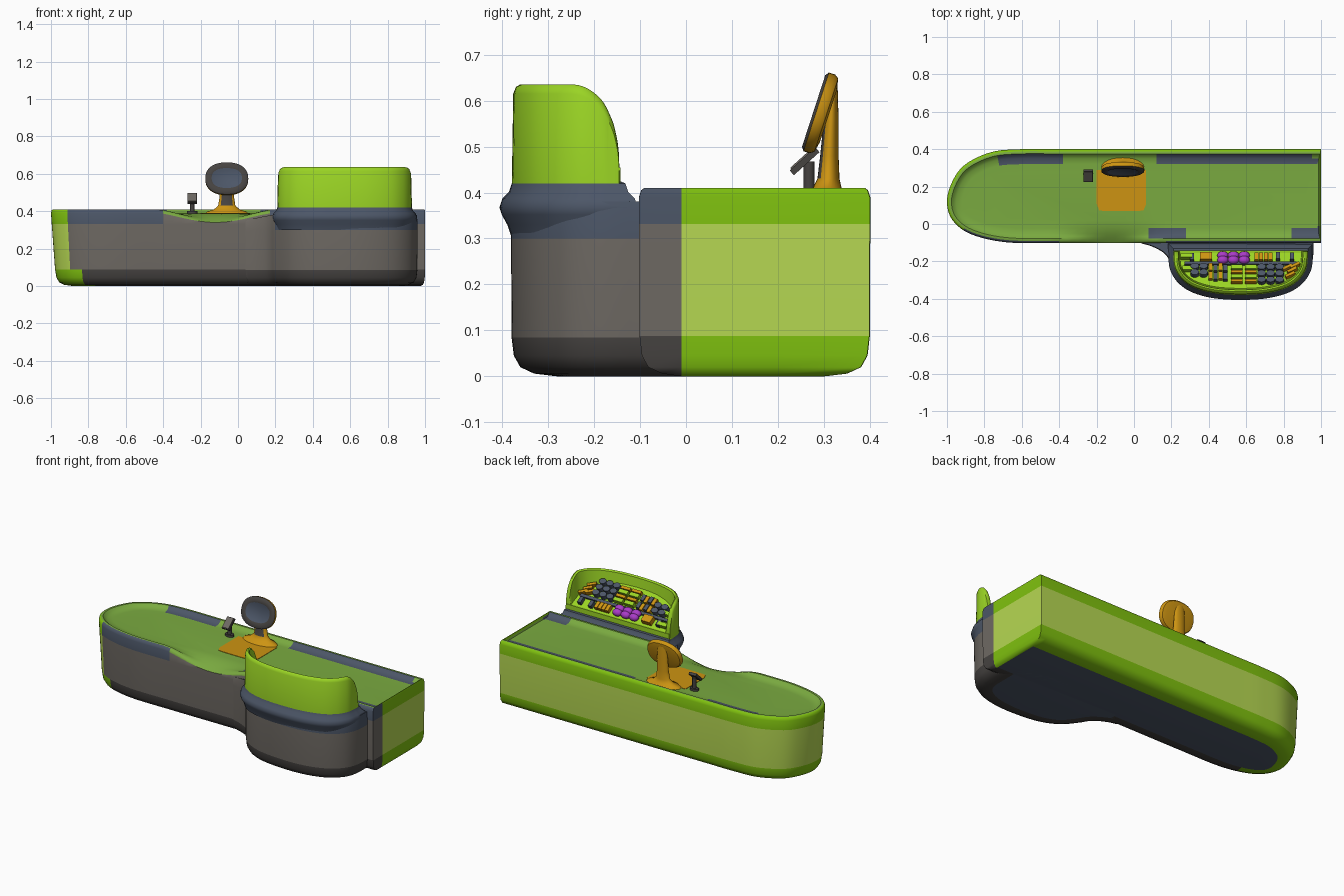
import bpy, bmesh, math
from mathutils import Vector, Matrix

if "Cube" in bpy.data.objects:
    bpy.data.objects.remove(bpy.data.objects["Cube"])


def lin(c):
    c /= 255
    return c / 12.92 if c < 0.04045 else ((c + 0.055) / 1.055) ** 2.4


COLOURS = {"band_green": (182, 216, 82), "edge_green": (128, 194, 15), "lime": (154, 212, 36),
           "top_green": (122, 170, 64), "warm_grey": (110, 105, 99), "dark_grey": (70, 67, 65),
           "slate": (76, 86, 103), "orange": (205, 148, 18), "purple": (170, 60, 200)}
MATS, IDX = [], {}
for i, (n, c) in enumerate(COLOURS.items()):
    m = bpy.data.materials.new(n)
    m.diffuse_color = (*[lin(v) for v in c], 1)
    m.use_nodes = True
    m.node_tree.nodes["Principled BSDF"].inputs["Base Color"].default_value = m.diffuse_color
    MATS.append(m)
    IDX[n] = i


def finish(name, bm, angle=40):
    me = bpy.data.meshes.new(name)
    bm.to_mesh(me)
    bm.free()
    for m in MATS:
        me.materials.append(m)
    ob = bpy.data.objects.new(name, me)
    bpy.context.collection.objects.link(ob)
    bpy.ops.object.select_all(action='DESELECT')
    ob.select_set(True)
    bpy.context.view_layer.objects.active = ob
    bpy.ops.object.shade_smooth_by_angle(angle=math.radians(angle))
    return ob


def curve(pts, n=6):
    """Smooth open path through the given points."""
    P = [Vector(p) for p in [pts[0]] + pts + [pts[-1]]]
    out = []
    for a, b, c, d in zip(P, P[1:], P[2:], P[3:]):
        for i in range(n):
            t = i / n
            out.append(0.5 * (2 * b + (c - a) * t + (2 * a - 5 * b + 4 * c - d) * t * t
                              + (3 * b - a - 3 * c + d) * t ** 3))
    return out + [P[-1]]


def inset_path(path, d, closed):
    out, n = [], len(path)
    for i, p in enumerate(path):
        a = path[i - 1] if closed or i else None
        b = path[(i + 1) % n] if closed or i < n - 1 else None
        t1 = (p - a).normalized() if a else (b - p).normalized()
        t2 = (b - p).normalized() if b else t1
        t = (t1 + t2).normalized()
        out.append(p - Vector((t.y, -t.x)) * d / max(0.5, t.dot(t1)))
    return out


def loft(name, path, levels, colour, closed=True, zfun=None, xyfun=None, bottom=True, matrix=None):
    """Stack inset copies of an outline; colour is a name or a rule(k, centre, normal)."""
    bm = bmesh.new()
    rings = []
    for k, (d, z) in enumerate(levels):
        ring = []
        for o, p in zip(path, inset_path(path, d, closed)):
            x, y = xyfun(o, p, d, z) if xyfun else p
            ring.append(bm.verts.new((x, y, zfun(k, o, d, z) if zfun else z)))
        rings.append(ring)
    made, n = [], len(path)
    for k, (r, s) in enumerate(zip(rings, rings[1:])):
        for i in range(n if closed else n - 1):
            j = (i + 1) % n
            made.append((k, bm.faces.new((r[i], r[j], s[j], s[i]))))
    made.append((99, bm.faces.new(rings[-1])))
    if bottom:
        made.append((-1, bm.faces.new(rings[0][::-1])))
    for k, f in made:
        f.normal_update()
        c = colour if isinstance(colour, str) else colour(k, f.calc_center_median(), f.normal)
        f.material_index = IDX[c]
    if matrix:
        bm.transform(matrix)
    return finish(name, bm)


# Counter body: long rounded slab with raised rim and a dip in the front edge
def bump(x):
    return math.sin(math.pi * (x + 0.43) / 0.62) ** 1.4 if -0.43 < x < 0.19 else 0


body_path = curve([(1, .4), (.56, .4), (.12, .4), (-.38, .4), (-.6, .4), (-.76, .385), (-.9, .32),
                   (-.97, .23), (-1, .12), (-.97, .02), (-.87, -.055), (-.68, -.098), (-.4, -.102),
                   (-.1, -.102), (.17, -.102), (.5, -.102), (.75, -.102), (1, -.102)])
body_path += [Vector((1, -.01)), Vector((1, .2))]
body_levels = [(.10, 0), (.05, .006), (.02, .02), (.006, .045), (.001, .088), (0, .332), (0, .39), (.005, .405),
               (.012, .41), (.025, .41), (.035, .40), (.05, .39), (.08, .389), (.12, .388)]


def body_z(k, o, d, z):
    b = bump(o.x) if o.y < 0 and z > .335 else 0
    return z * (1 - b) + b * (.34 + .048 * math.sin(math.pi / 2 * d / .12))


def body_xy(o, p, d, z):
    """Small bevel on the flat end, slight taper on the rounded end."""
    if o.x > .999:
        return 1 - .25 * d, p.y
    return p.x + max(0, -.7 - p.x) * .09 * (1 - z / .39), p.y


def body_colour(k, c, n):
    if k == -1:
        return "slate"
    if k == 99:
        return "top_green"
    dip = bump(c.x) > .12
    if k >= 8:
        if c.x > .99:
            return "edge_green"
        patch = (c.y > .25 and (.12 < c.x < .97 or -.72 < c.x < -.38)) or \
                (c.y < .05 and (.08 < c.x < .26 or c.x > .86))
        return "slate" if patch and 9 <= k < 12 else "top_green"
    if c.y < -.01 and c.x > (-.83 if k < 4 else -.905):
        if k < 4:
            return "dark_grey"
        if k == 4 or (dip and k == 5):
            return "warm_grey"
        return "top_green" if dip else "slate"
    return "band_green" if k == 4 else "edge_green"


loft("counter_body", body_path, body_levels, body_colour, zfun=body_z, xyfun=body_xy)

# Bulging cabinet at the front, flaring into the body
cab_path = [Vector((.96, .2)), Vector((.04, .2))] + curve(
    [(.04, -.104), (.1, -.122), (.165, -.16), (.205, -.22), (.28, -.305), (.4, -.36), (.57, -.38),
     (.72, -.372), (.84, -.335), (.92, -.27), (.955, -.19), (.96, -.1)])
loft("front_cabinet", cab_path,
     [(.10, 0), (.05, .006), (.02, .02), (.006, .045), (.001, .085), (0, .30), (0, .34), (.004, .38)],
     lambda k, c, n: "slate" if k == -1 or k == 99 or (k > 4 and c.x > .2) else "dark_grey" if k < 4 else "warm_grey",
     zfun=lambda k, o, d, z: z - (.05 * bump(o.x) if k == 7 else 0))

# Slate collar between cabinet and display tray
tray_path = curve([(.21, -.145), (.21, -.15), (.21, -.16), (.211, -.185), (.22, -.24), (.255, -.295), (.32, -.34),
                   (.43, -.37), (.57, -.379), (.71, -.37), (.82, -.34), (.885, -.295), (.92, -.24),
                   (.929, -.185), (.93, -.16), (.93, -.15), (.93, -.145)])
collar_path = [Vector((.93, -.132)), Vector((.21, -.132))] + tray_path[12:-12]
loft("collar", collar_path, [(0, .30), (-.01, .33), (-.022, .352), (-.027, .368), (-.02, .388),
                             (-.006, .402), (0, .42), (.01, .424)], "slate")


# Display tray: curved hood with a sloping panel inside
def hood_top(y):
    t = min(1, max(0, (y + .26) / .115))
    return .635 - .185 * (1 - (1 - t ** 2.3) ** (1 / 2.3))


def panel(y):
    return .445 + (-.14 - y) * .62


def tray_z(k, o, d, z):
    if k == 0:
        return .42
    if k == 5:
        return panel(min(-.14, o.y + .035 * max(0, (-o.y - .145) / .235)))
    return hood_top(o.y) - z


loft("display_tray", tray_path, [(0, 0), (.003, .02), (.009, .005), (.018, 0), (.027, .008), (.035, 0)],
     "lime", closed=False, zfun=tray_z, bottom=False)


# Boxes, cans and balls, optionally laid on the sloping panel
TILT = Matrix.Rotation(-math.atan(.62), 4, 'X')


def items(name, kind, colour, spots, size, rot=TILT):
    bm = bmesh.new()
    for s in spots:
        x, y = s[:2]
        z = s[2] if len(s) > 2 else panel(y) + size[2] * .4
        M = Matrix.Translation((x, y, z)) @ rot @ Matrix.Diagonal((*size, 1))
        if kind == "box":
            bmesh.ops.create_cube(bm, size=1, matrix=M)
        elif kind == "can":
            bmesh.ops.create_cone(bm, cap_ends=True, segments=12, radius1=.5, radius2=.5, depth=1, matrix=M)
        else:
            bmesh.ops.create_uvsphere(bm, u_segments=12, v_segments=8, radius=.5, matrix=M)
    for f in bm.faces:
        f.material_index = IDX[colour]
    return finish(name, bm)


def grid(xs, ys):
    return [(x, y) for x in xs for y in ys]


FLAT = Matrix.Identity(4)
items("tray_lip", "box", "lime", [(.57, -.148, .436)], (.71, .012, .036), FLAT)
items("shelf_strip", "box", "slate", [(.57, -.211)], (.6, .018, .014))
items("fruit", "ball", "purple", grid((.475, .532, .589), (-.168, -.192)), (.062, .046, .044))
items("orange_carton", "box", "orange", [(.385, -.178)], (.062, .046, .036))
items("orange_bars", "box", "orange", grid((.655, .68, .705, .73), (-.178,)) + grid((.41, .462), (-.235, -.28)),
      (.021, .044, .028))
items("slate_bars", "box", "slate", grid((.436, .488), (-.24, -.285)) + [(.77, -.175), (.845, -.178), (.31, -.18)],
      (.022, .04, .028))
items("cans", "can", "slate", grid((.682, .73, .778), (-.236, -.27, -.304)) + grid((.325, .372), (-.232, -.265)),
      (.046, .036, .036))
items("lime_packs", "box", "lime", grid((.55, .625), (-.235, -.285)) + [(.28, -.175), (.29, -.24)],
      (.062, .024, .03))
items("orange_packs", "box", "orange", grid((.55, .625), (-.26, -.308)), (.062, .018, .028))
items("orange_fan", "box", "orange", [(.82, -.235), (.845, -.25), (.835, -.275), (.86, -.225)],
      (.055, .016, .032), TILT @ Matrix.Rotation(.5, 4, 'Z'))

# Orange mat on the counter
mat_path = [Vector((.065, .29)), Vector((-.2, .29))] + curve(
    [(-.2, .11), (-.19, .085), (-.165, .07), (.03, .07), (.055, .085), (.065, .11)], 3)
loft("orange_mat", mat_path, [(0, .385), (0, .3905)], "orange")

# Screen pedestal: elliptical sections with a dark front strip
bm = bmesh.new()
rings = []
for z, cy, rx, ry in [(.385, .302, .118, .056), (.398, .304, .105, .048), (.408, .307, .07, .032),
                      (.43, .31, .046, .024), (.48, .312, .038, .02), (.56, .316, .035, .016), (.63, .32, .03, .01)]:
    rings.append([bm.verts.new((-.06 + rx * math.cos(a * math.pi / 12), cy + ry * math.sin(a * math.pi / 12), z))
                  for a in range(24)])
for k, (r, s) in enumerate(zip(rings, rings[1:])):
    for i in range(24):
        f = bm.faces.new((r[i], r[(i + 1) % 24], s[(i + 1) % 24], s[i]))
        f.material_index = IDX["dark_grey" if k >= 3 and 15 <= i <= 20 else "orange"]
bm.faces.new(rings[-1]).material_index = IDX["orange"]
finish("screen_pedestal", bm)

# Oval screen, tilted back
oval = []
for i in range(40):
    a = i * math.pi / 20
    c, s = math.cos(a), math.sin(a)
    oval.append(Vector((.115 * math.copysign(abs(c) ** .88, c), .09 * math.copysign(abs(s) ** .88, s))))
loft("screen_head", oval, [(.03, -.02), (.006, -.015), (0, -.006), (0, .008), (.008, .014), (.034, .014), (.038, .011)],
     lambda k, c, n: "slate" if k >= 5 else "dark_grey" if k >= 3 else "orange",
     matrix=Matrix.Translation((-.06, .291, .573)) @ Matrix.Rotation(math.radians(72), 4, 'X'))

# Card reader
items("reader_base", "can", "dark_grey", [(-.245, .268, .394)], (.055, .04, .016), FLAT)
items("reader_post", "can", "dark_grey", [(-.245, .268, .43)], (.024, .024, .075), FLAT)
tilt = Matrix.Rotation(math.radians(42), 4, 'X')
items("reader_head", "box", "dark_grey", [(-.245, .258, .468)], (.05, .075, .014), tilt)
items("reader_face", "box", "warm_grey", [(-.245, .253, .4735)], (.042, .065, .006), tilt)
